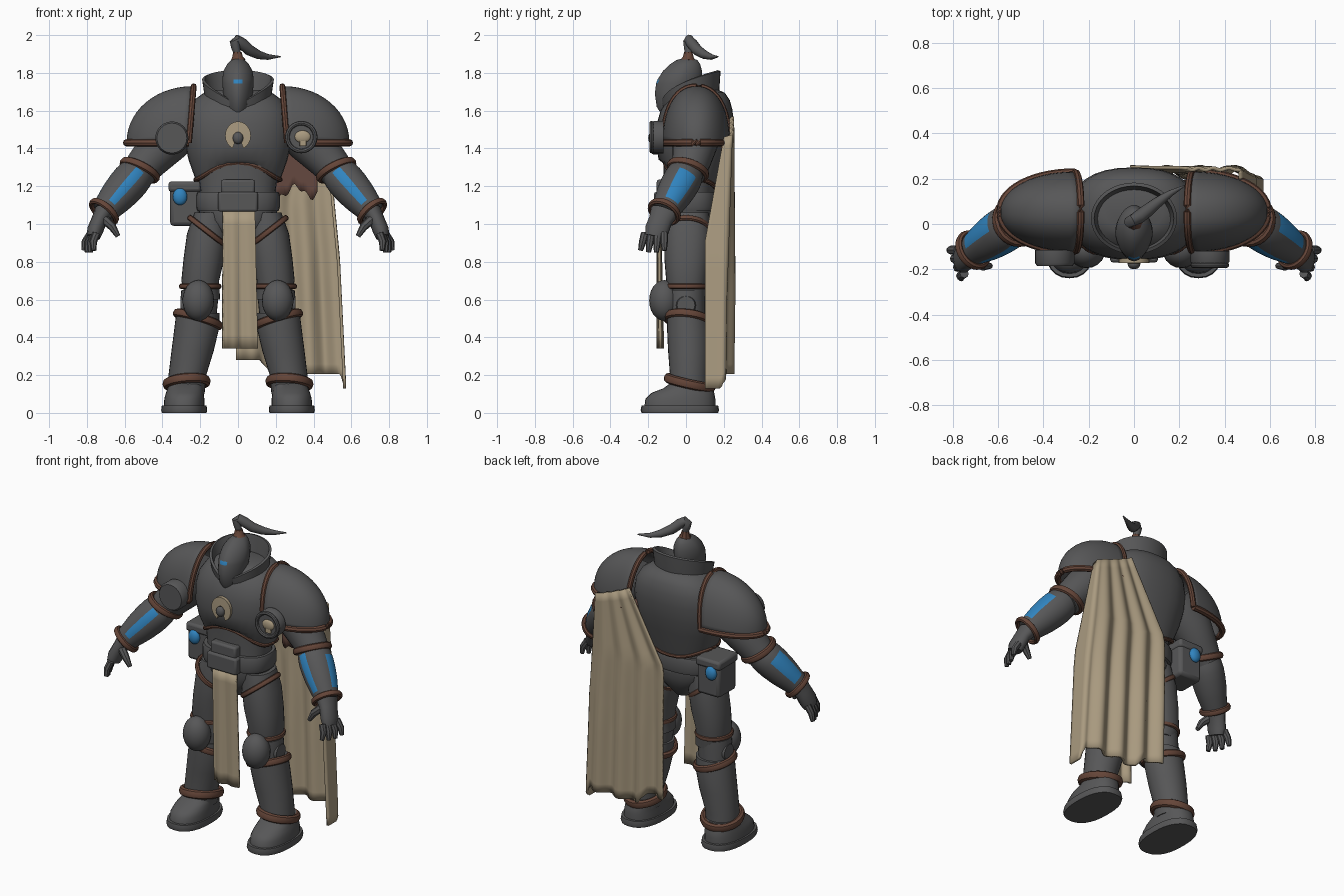
import bpy, bmesh, math
from mathutils import Vector as V
from math import sin, cos, pi

if "Cube" in bpy.data.objects:
    bpy.data.objects.remove(bpy.data.objects["Cube"])


def material(name, rgb):
    m = bpy.data.materials.new(name)
    m.diffuse_color = (*rgb, 1)
    m.use_nodes = True
    m.node_tree.nodes["Principled BSDF"].inputs["Base Color"].default_value = m.diffuse_color
    return m


GREY = material("dark grey armour", (0.095, 0.095, 0.097))
BROWN = material("brown trim", (0.13, 0.06, 0.04))
TAN = material("tan cloth", (0.40, 0.325, 0.215))
BLUE = material("blue glow", (0.03, 0.23, 0.52))
LINING = material("red brown lining", (0.13, 0.065, 0.05))


def build(name, verts, faces, mat, thick=0, angle=40):
    me = bpy.data.meshes.new(name)
    me.from_pydata([tuple(v) for v in verts], [], faces)
    bm = bmesh.new()
    bm.from_mesh(me)
    bmesh.ops.recalc_face_normals(bm, faces=bm.faces)
    bm.to_mesh(me)
    bm.free()
    me.materials.append(mat)
    ob = bpy.data.objects.new(name, me)
    bpy.context.collection.objects.link(ob)
    if thick:
        mod = ob.modifiers.new("thickness", 'SOLIDIFY')
        mod.thickness, mod.offset = thick, 0
    bpy.ops.object.select_all(action='DESELECT')
    ob.select_set(True)
    bpy.context.view_layer.objects.active = ob
    bpy.ops.object.shade_smooth_by_angle(angle=math.radians(angle))
    return ob


def sup(a, p):
    """Point on a unit superellipse."""
    f = lambda c: math.copysign(abs(c) ** (2 / p), c)
    return f(cos(a)), f(sin(a))


def skin(name, rings, mat, closed=False, caps=True, **kw):
    n, m = len(rings[0]), len(rings)
    verts = [p for r in rings for p in r]
    faces = [(i * n + j, i * n + (j + 1) % n, (i + 1) % m * n + (j + 1) % n, (i + 1) % m * n + j)
             for i in range(m if closed else m - 1) for j in range(n)]
    if caps and not closed:
        faces += [tuple(range(n)), tuple(range((m - 1) * n, m * n))]
    return build(name, verts, faces, mat, **kw)


def loft(name, secs, mat, p=2, n=28, **kw):
    """Horizontal sections: (x, front y, back y, z, half width)."""
    rings = []
    for x, yf, yb, z, rx in secs:
        pts = [sup(2 * pi * j / n, p) for j in range(n)]
        rings.append([V((x + rx * a, (yf + yb) / 2 + (yb - yf) / 2 * b, z)) for a, b in pts])
    return skin(name, rings, mat, **kw)


def tube(name, path, radii, mat, closed=False, n=8, flat=1):
    """Round section swept on a path; flat widens it along y."""
    path, m = [V(q) for q in path], len(path)
    if not isinstance(radii, (list, tuple)):
        radii = [radii] * m
    rings = []
    for i, c in enumerate(path):
        a = path[(i - 1) % m] if closed or i else c
        b = path[(i + 1) % m] if closed or i < m - 1 else c
        t = (b - a).normalized()
        u = t.cross(V((0, 1, 0)))
        u = u.normalized() if u.length > 0.02 else V((1, 0, 0))
        w = t.cross(u)
        rings.append([c + radii[i] * (u * cos(2 * pi * j / n) + w * flat * sin(2 * pi * j / n)) for j in range(n)])
    return skin(name, rings, mat, closed)


def band(name, c, axis, rx, ry, r, mat=BROWN):
    """Solid trim ring around an axis."""
    c, ax = V(c), V(axis).normalized()
    u = V((0, 1, 0)).cross(ax).normalized()
    w = ax.cross(u)
    rings = []
    for i in range(28):
        a = 2 * pi * i / 28
        d = u * cos(a) * rx + w * sin(a) * ry
        o = d.normalized()
        rings.append([c + d + r * (o * cos(k * pi / 4) + ax * 1.3 * sin(k * pi / 4)) for k in range(8)])
    return skin(name, rings, mat, True)


def ball(name, c, r, mat, n=20):
    rings = [[V((c[0] + r[0] * sin(t) * cos(a), c[1] + r[1] * sin(t) * sin(a), c[2] + r[2] * cos(t)))
              for a in [2 * pi * j / n for j in range(n)]] for t in [0.02 + (pi - 0.04) * i / 12 for i in range(13)]]
    return skin(name, rings, mat)


def disc(name, c, r, depth, mat, axis='y', n=24):
    rings = []
    for d, f in ((-.5, .9), (-.3, 1), (.5, 1)):
        ring = [(r * f * cos(2 * pi * j / n), r * f * sin(2 * pi * j / n)) for j in range(n)]
        out = -d * depth * (1 if c[0] > 0 else -1)
        rings.append([V(c) + V((a, d * depth, b) if axis == 'y' else (out, a, b)) for a, b in ring])
    return skin(name, rings, mat)


def box(name, lo, hi, mat, bevel=0.012):
    x, y, z = zip(lo, hi)
    vs = [(x[i], y[j], z[k]) for i in (0, 1) for j in (0, 1) for k in (0, 1)]
    ob = build(name, vs, [(0, 1, 3, 2), (4, 5, 7, 6), (0, 1, 5, 4), (2, 3, 7, 6), (0, 2, 6, 4), (1, 3, 7, 5)], mat)
    mod = ob.modifiers.new("bevel", 'BEVEL')
    mod.width, mod.segments = bevel, 2
    return ob


def sheet(name, f, nu, nv, mat, thick=0.012):
    vs = [f(i / nu, j / nv) for i in range(nu + 1) for j in range(nv + 1)]
    k = nv + 1
    fs = [(i * k + j, i * k + j + 1, (i + 1) * k + j + 1, (i + 1) * k + j) for i in range(nu) for j in range(nv)]
    return build(name, vs, fs, mat, thick, 60)


# torso: chest shell with arched lower edge, abdomen, belt, pelvis
chest = loft("chest_armour", [(0, -.11, .17, 1.24, .225), (0, -.145, .215, 1.34, .262), (0, -.16, .237, 1.43, .282),
                              (0, -.155, .25, 1.53, .285), (0, -.135, .247, 1.6, .27), (0, -.1, .232, 1.655, .235),
                              (0, -.06, .205, 1.695, .18), (0, -.03, .17, 1.71, .13)], GREY, p=2.4, n=32)
for j in range(32):
    h = sin(2 * pi * j / 32)
    chest.data.vertices[j].co.z = 1.235 + (.085 * abs(h) ** 3 if h < 0 else -.06 * h ** 3)
tube("chest_hem_trim", [v.co.copy() for v in chest.data.vertices[:32]], .012, BROWN, True)
loft("abdomen", [(0, -.12, .15, 1.05, .205), (0, -.115, .15, 1.18, .2), (0, -.12, .17, 1.32, .22)], GREY, p=2.4)
loft("belt", [(0, -.135, .165, 1.07, .215), (0, -.14, .17, 1.09, .222), (0, -.14, .17, 1.15, .222), (0, -.135, .165, 1.17, .215)], GREY, p=2.6)
box("belt_buckle", (-.105, -.17, 1.065), (.105, -.1, 1.17), GREY)
box("belly_plate", (-.09, -.155, 1.16), (.09, -.09, 1.235), GREY)
loft("pelvis", [(0, -.06, .07, .88, .05), (0, -.1, .12, .95, .12), (0, -.12, .15, 1.02, .2), (0, -.12, .15, 1.08, .21)], GREY, p=2.4)

# chest emblem: halo open at the bottom
arc = [-pi / 2 + .45 + (2 * pi - .9) * i / 20 for i in range(21)]
skin("emblem_halo", [[V((r * cos(a), y, 1.468 + 1.1 * r * sin(a))) for r, y in ((.018, -.174), (.068, -.172), (.068, -.15), (.018, -.15))]
                     for a in arc], TAN)
ball("emblem_skull", (0, -.178, 1.455), (.028, .022, .032), GREY)

# collar rising toward the back
rings = []
for rx, ry, k, dz in ((.16, .135, 0, 0), (.175, .15, .5, 0), (.19, .158, 1, 0), (.176, .143, 1, .004), (.15, .12, .4, 0), (.14, .11, 0, 0)):
    ring = []
    for j in range(36):
        a = 2 * pi * j / 36
        top = 1.62 + .19 * ((1 + sin(a)) / 2) ** .4
        ring.append(V((rx * cos(a), .025 + ry * sin(a), 1.57 + (top - 1.57) * k + dz)))
    rings.append(ring)
skin("collar", rings, GREY, True)

# helmet with glowing eye strip and plume
helmet = loft("helmet", [(0, -.13, .02, 1.58, .05), (0, -.155, .04, 1.62, .066), (0, -.165, .065, 1.69, .078), (0, -.158, .08, 1.745, .083),
                         (0, -.15, .083, 1.766, .083), (0, -.122, .085, 1.81, .077), (0, -.085, .075, 1.845, .058),
                         (0, -.05, .06, 1.868, .035), (0, -.01, .03, 1.878, .012)], GREY, p=1.75, n=36)
helmet.data.materials.append(BLUE)
for f in helmet.data.polygons:
    if 1.745 < f.center.z < 1.766 and abs(f.center.x) < .03 and f.center.y < 0:
        f.material_index = 1
tube("plume_tie", [(0, .01, 1.865), (-.003, .012, 1.885), (-.003, .012, 1.91)], [.04, .028, .022], BROWN)
tube("plume", [(-.003, .012, 1.9), (-.012, .012, 1.935), (-.018, .01, 1.965), (-.008, .015, 1.977), (.02, .03, 1.957),
               (.06, .06, 1.92), (.11, .10, 1.895), (.16, .135, 1.884), (.225, .17, 1.886)],
     [.017, .024, .026, .026, .03, .029, .023, .015, .003], GREY, n=10)

for s, side in ((1, "left"), (-1, "right")):
    # shoulder shell: arch across y, closing toward the outside
    def shell(u, v, g=1.0):
        c, d = sup(v * pi / 2, 2.05)
        a, b = sup(u * pi, 2.2)
        lean = .025 * (1 - b) * (1 - d)
        return V((s * (.235 + lean + .345 * g * d), .054 + .168 * g * a * c, 1.43 + .29 * g * b * c))
    sheet(side + "_shoulder_shell", shell, 28, 14, GREY, .02)
    tube(side + "_shoulder_inner_trim", [shell(i / 24, 0, 1.03) for i in range(25)], .016, BROWN)
    low = [shell(0, j / 14, 1.03) for j in range(15)] + [shell(1, j / 14, 1.03) for j in range(13, -1, -1)]
    tube(side + "_shoulder_lower_trim", low, .019, BROWN)

    # arm
    P = lambda x, y, z: V((s * x, y, z))
    tube(side + "_upper_arm", [P(.26, .05, 1.55), P(.38, .05, 1.44), P(.47, .03, 1.34), P(.54, .01, 1.26)],
         [.12, .125, .105, .09], GREY, n=20)
    E, W = P(.52, .01, 1.285), P(.71, -.115, 1.065)
    fore = tube(side + "_forearm", [E.lerp(W, t) for t in (0, .12, .25, .4, .6, .72, .88, 1)],
                [.085, .097, .101, .1, .094, .088, .078, .07], GREY, n=48)
    fore.data.materials.append(BLUE)
    ax = (W - E).normalized()
    side_dir = lambda d: (V(d) - ax * ax.dot(V(d))).normalized()
    for f in fore.data.polygons:
        t = (f.center - E).dot(ax) / (W - E).length
        out = side_dir(f.center - E)
        if .12 < t < .86 and out.dot(side_dir((0, -1, 0))) > .96 or .25 < t < .86 and out.dot(side_dir((s, .25, .4))) > .86:
            f.material_index = 1
    band(side + "_elbow_trim", E, ax + V((0, 0, -.5)), .1, .1, .016)
    band(side + "_cuff_trim", W, ax, .08, .08, .014)
    # hand with four fingers and a thumb
    tube(side + "_palm", [W, P(.735, -.135, 1.02), P(.757, -.155, .965), P(.765, -.165, .93)], [.05, .042, .043, .035], GREY, n=14, flat=1.5)
    for i in range(4):
        k = i - 1.5
        b = P(.765 + k * .01, -.167 + k * .034, .95)
        tip = P(.79 + k * .018, -.178 + k * .042, .845 + .01 * abs(k))
        tube(f"{side}_finger_{i + 1}", [b, b.lerp(tip, .5) + P(.01, 0, 0), tip], [.021, .02, .013], GREY)
    tube(side + "_thumb", [P(.715, -.16, 1.03), P(.665, -.185, .985), P(.635, -.185, .935)], [.026, .022, .013], GREY)

    # leg
    loft(side + "_thigh", [(s * .185, -.09, .1, .6, .09), (s * .2, -.105, .11, .7, .1), (s * .18, -.115, .125, .82, .108),
                           (s * .162, -.115, .13, .95, .108), (s * .145, -.1, .12, 1.06, .085)], GREY, p=2.2)
    band(side + "_hip_trim", (s * .16, 0, .96), (s * -.62, 0, .8), .12, .125, .012)
    loft(side + "_knee_joint", [(s * .21, -.09, .1, .5, .095), (s * .205, -.1, .1, .6, .1), (s * .2, -.1, .1, .65, .1)], GREY)
    band(side + "_knee_trim", (s * .2, .0, .67), (0, 0, 1), .102, .107, .011)
    ball(side + "_knee_pad", (s * .21, -.115, .595), (.084, .08, .108), GREY)
    disc(side + "_knee_bolt", (s * .28, 0, .57), .052, .05, GREY, 'x')
    loft(side + "_shin", [(s * .272, -.09, .12, .1, .095), (s * .268, -.085, .115, .2, .1), (s * .24, -.095, .125, .33, .112),
                          (s * .22, -.1, .125, .44, .118), (s * .212, -.1, .115, .53, .115)], GREY)
    band(side + "_shin_top_trim", (s * .212, .008, .495), (s * -.3, .12, 1), .12, .115, .017)
    band(side + "_ankle_trim", (s * .272, .02, .16), (s * .08, .22, 1), .108, .12, .02)
    # boot
    loft(side + "_sole", [(s * .285, -.235, .17, 0, .118), (s * .285, -.24, .175, .015, .122), (s * .285, -.235, .17, .04, .118)], GREY, p=2.4)
    loft(side + "_boot", [(s * .285, -.22, .155, .035, .108), (s * .284, -.215, .155, .075, .106), (s * .282, -.185, .15, .105, .1),
                          (s * .278, -.12, .14, .13, .095), (s * .275, -.08, .13, .16, .09)], GREY, p=2.3)

# shoulder front discs: plain on one side, ringed with a skull on the other
disc("plain_shoulder_disc", (-.35, -.15, 1.455), .088, .07, GREY)
disc("skull_shoulder_disc", (.335, -.15, 1.46), .086, .06, GREY)
tube("skull_disc_rim", [(.335 + .074 * cos(i * pi / 14), -.182, 1.46 + .074 * sin(i * pi / 14)) for i in range(28)], .012, GREY, True)
ball("disc_skull", (.342, -.182, 1.462), (.042, .014, .033), TAN)
box("disc_skull_jaw", (.325, -.192, 1.412), (.362, -.17, 1.45), TAN, .004)

# hip pouch with gems front and back
box("hip_pouch", (-.36, .0, .99), (-.2, .18, 1.215), GREY, .02)
box("pouch_lid", (-.368, -.008, 1.17), (-.195, .188, 1.225), GREY, .015)
for y, n in ((-.004, "front"), (.184, "back")):
    ball("pouch_gem_" + n, (-.307, y, 1.145), (.038, .025, .045), BLUE)


# tabard hanging from the belt
def tabard(u, v):
    fold = .012 * sin(u * 13 + .6) * (.4 + .6 * v) * (1.2 - u)
    return V((-.08 + (.17 + .015 * v) * u, -.145 + fold + .008 * v, 1.07 - .73 * v))


sheet("tabard", tabard, 36, 10, TAN, .016)


# one-sided cape: diagonal inner edge, stepped hem, outer edge wrapping forward
def cape(u, v):
    step = lambda a, b: min(1, max(0, (u - a) / (b - a)))
    top = 1.57 - .11 * u
    hem = .28 - .075 * step(.2, .3) - .075 * step(.86, .92)
    z = top + (hem - top) * v
    inner = .23 - .25 * min(1, (1.57 - z) / .45) + .01 * v
    outer = .47 + .03 * min(1, 2 * v) + .065 * v
    y = .243 - .017 * v + (.004 + .018 * min(1, 1.5 * v)) * sin(u * 26 + 1.2)
    y = y * (1 - step(.88, 1)) + step(.88, 1) * (.2 - .1 * min(1, v * 2.4))
    return V((inner + (outer - inner) * min(1, u / .9), y, z))


sheet("cape", cape, 70, 24, TAN, .016)
sheet("cape_lining", lambda u, v: V((.18 + .24 * u, .19, 1.48 - v * (.31 + .03 * sin(u * 9) + .015 * sin(u * 23)))), 20, 6, LINING, .008)
